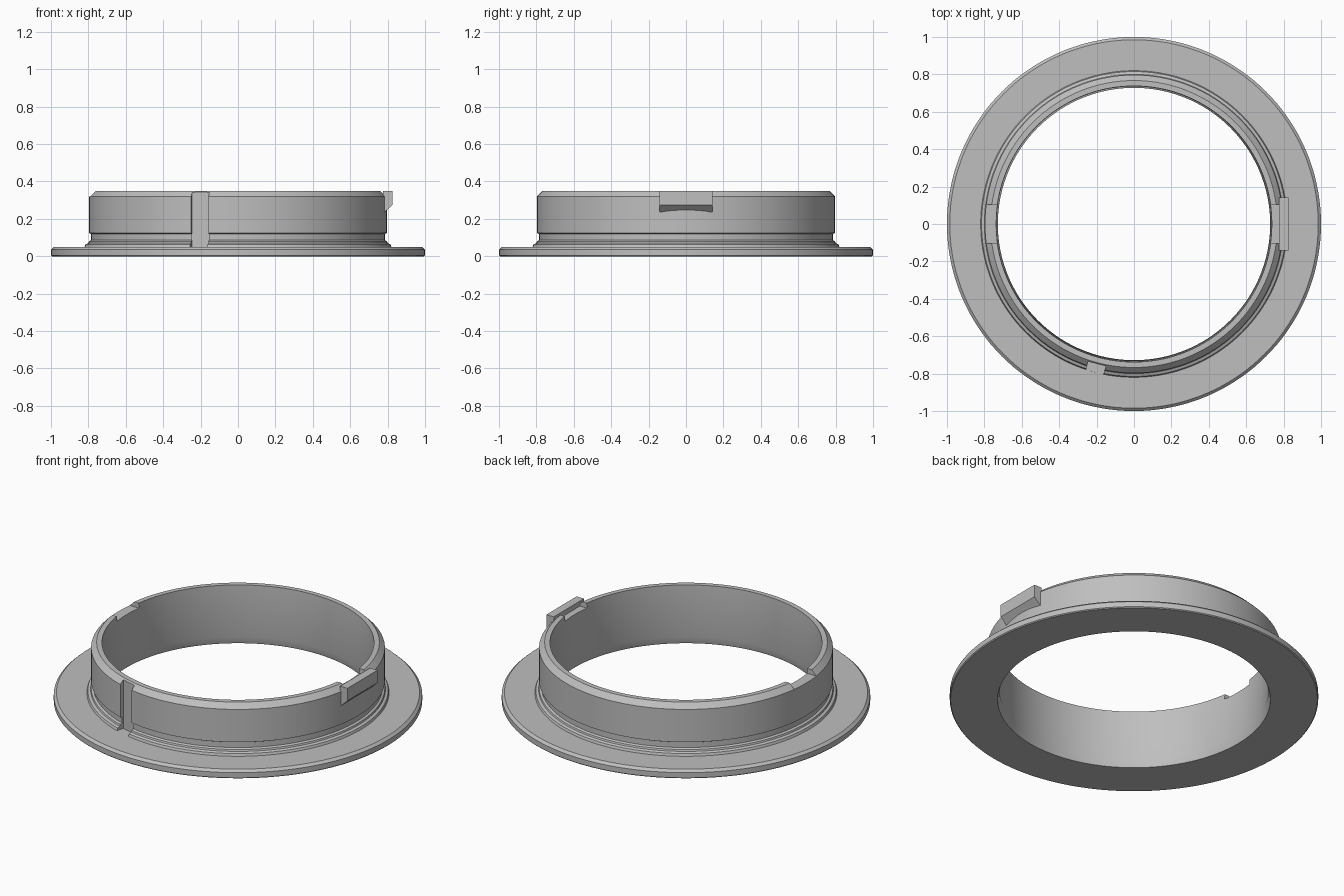
import bpy, bmesh, math
from mathutils import Matrix

if "Cube" in bpy.data.objects:
    bpy.data.objects.remove(bpy.data.objects["Cube"])

SEG = 144
grey = bpy.data.materials.new("plain_grey")
grey.diffuse_color = (0.52, 0.52, 0.52, 1)
grey.use_nodes = True
grey.node_tree.nodes["Principled BSDF"].inputs["Base Color"].default_value = grey.diffuse_color


def finish(name, bm):
    bmesh.ops.recalc_face_normals(bm, faces=bm.faces)
    me = bpy.data.meshes.new(name)
    bm.to_mesh(me)
    bm.free()
    me.materials.append(grey)
    ob = bpy.data.objects.new(name, me)
    bpy.context.collection.objects.link(ob)
    return ob


def lathe(name, profile):
    """Revolve a closed (radius, z) profile around the z axis."""
    bm = bmesh.new()
    rings = []
    for i in range(SEG):
        a = 2 * math.pi * i / SEG
        rings.append([bm.verts.new((r * math.cos(a), r * math.sin(a), z)) for r, z in profile])
    n = len(profile)
    for i in range(SEG):
        p, q = rings[i], rings[(i + 1) % SEG]
        for j in range(n):
            k = (j + 1) % n
            bm.faces.new((p[j], q[j], q[k], p[k]))
    return finish(name, bm)


def prism(name, profile, half_width, angle=0.0):
    """Extrude a (radial, z) outline tangentially, then turn it around z."""
    bm = bmesh.new()
    a = [bm.verts.new((r, -half_width, z)) for r, z in profile]
    b = [bm.verts.new((r, half_width, z)) for r, z in profile]
    bm.faces.new(a)
    bm.faces.new(b[::-1])
    for i in range(len(a)):
        k = (i + 1) % len(a)
        bm.faces.new((a[i], b[i], b[k], a[k]))
    bmesh.ops.transform(bm, matrix=Matrix.Rotation(angle, 4, 'Z'), verts=bm.verts)
    return finish(name, bm)


def box(r0, r1, z0, z1):
    return [(r0, z0), (r1, z0), (r1, z1), (r0, z1)]


# flange, stepped foot, grooved collar and bevelled rim in one turned profile
ring = lathe("flanged_collar", [
    (0.74, 0), (0.995, 0), (1.0, 0.005), (1.0, 0.036), (0.985, 0.05),
    (0.82, 0.05), (0.815, 0.064), (0.80, 0.07), (0.797, 0.08), (0.785, 0.086),
    (0.785, 0.118), (0.797, 0.124), (0.797, 0.32), (0.767, 0.35),
    (0.738, 0.35), (0.728, 0.045)])

# cutters: rim notches on both sides and the vertical key slot at the front
slot_angle = math.atan2(-0.754, -0.20)
cutters = [
    prism("left_notch_cutter", box(0.65, 0.9, 0.32, 0.45), 0.104, math.pi),
    prism("right_notch_cutter", box(0.65, 0.9, 0.32, 0.45), 0.104),
    prism("key_slot_cutter", box(0.774, 0.9, 0.0502, 0.45), 0.048, slot_angle),
]
for c in cutters:
    m = ring.modifiers.new(c.name, 'BOOLEAN')
    m.operation = 'DIFFERENCE'
    m.solver = 'EXACT'
    m.object = c
    c.hide_render = True
    c.hide_set(True)

# bake the cuts, then remove the helpers
dg = bpy.context.evaluated_depsgraph_get()
baked = bpy.data.meshes.new_from_object(ring.evaluated_get(dg))
ring.modifiers.clear()
ring.data = baked
for c in cutters:
    bpy.data.objects.remove(c)

# outer latch tab with a sloped underside
prism("latch_tab", [(0.776, 0.232), (0.784, 0.235), (0.825, 0.275), (0.825, 0.35), (0.776, 0.35)], 0.143)

# smooth the round surfaces, keep the edges sharp
bpy.ops.object.select_all(action='DESELECT')
ring.select_set(True)
bpy.context.view_layer.objects.active = ring
bpy.ops.object.shade_smooth_by_angle(angle=math.radians(20))
